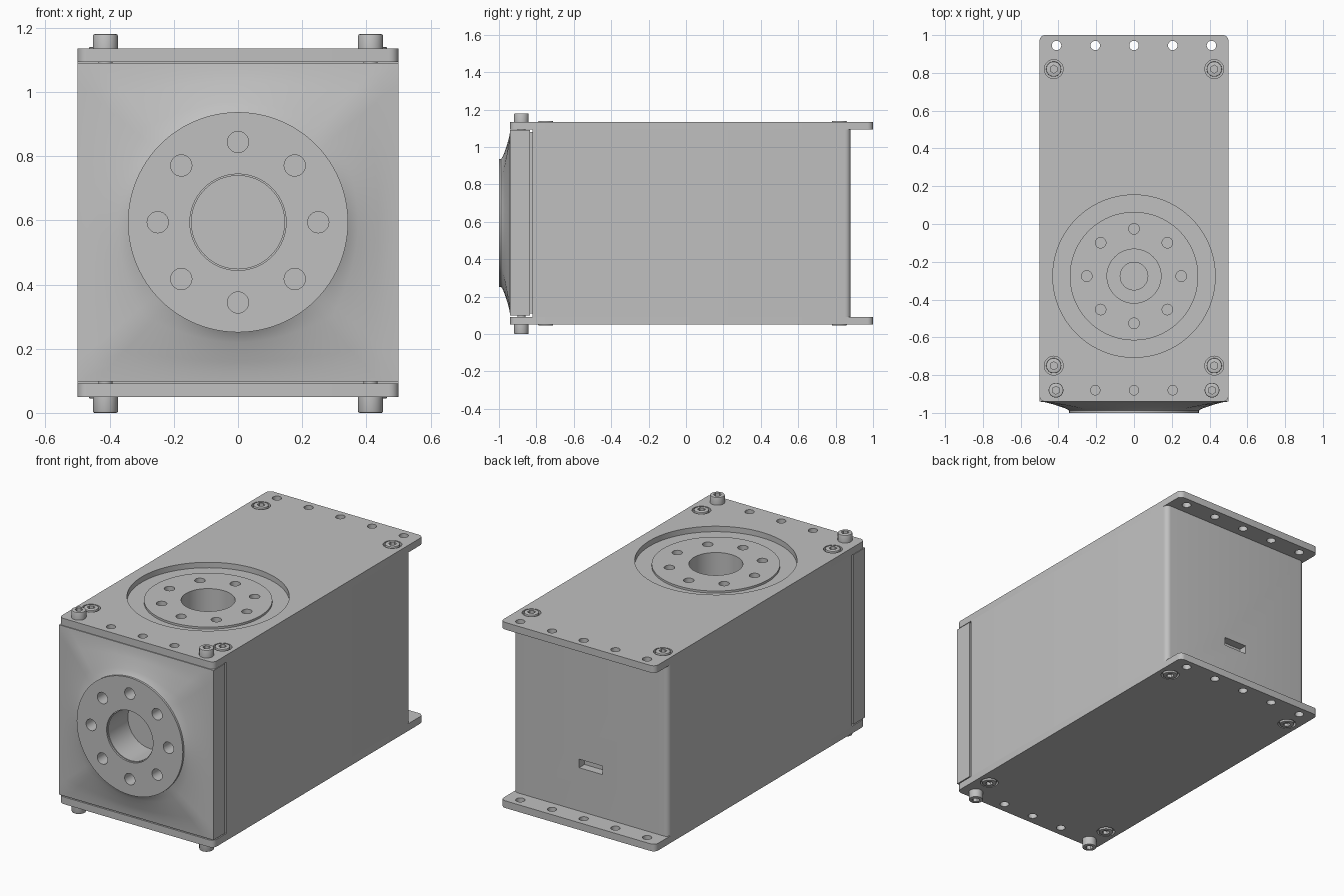
import bpy, bmesh, math
from mathutils import Vector, Matrix

cube = bpy.data.objects.get("Cube")
if cube:
    bpy.data.objects.remove(cube, do_unlink=True)

grey = bpy.data.materials.new("machined grey")
grey.use_nodes = True
GREY = (0.53, 0.53, 0.53, 1)
grey.diffuse_color = GREY
grey.node_tree.nodes["Principled BSDF"].inputs["Base Color"].default_value = GREY

UP, DOWN, BACK = Vector((0, 0, 1)), Vector((0, 0, -1)), Vector((0, 1, 0))
BOTTOM, TOP, PLATE = 0.05, 1.135, 0.042
MID = 0.594
parts, cutters = [], []


def finish(name, bm, helper=False):
    bmesh.ops.recalc_face_normals(bm, faces=bm.faces)
    mesh = bpy.data.meshes.new(name)
    bm.to_mesh(mesh)
    bm.free()
    obj = bpy.data.objects.new(name, mesh)
    bpy.context.collection.objects.link(obj)
    mesh.materials.append(grey)
    obj.hide_render = helper
    (cutters if helper else parts).append(obj)
    return obj


def box(name, lo, hi, corner=0.0, corner_y=None, helper=False):
    """Box between two corners; vertical edges past corner_y may be rounded."""
    lo, hi = Vector(lo), Vector(hi)
    bm = bmesh.new()
    bmesh.ops.create_cube(bm, size=1)
    for v in bm.verts:
        v.co = (lo + hi) / 2 + v.co * (hi - lo)
    if corner:
        edges = [e for e in bm.edges
                 if abs(e.verts[0].co.z - e.verts[1].co.z) > 0.01
                 and (corner_y is None or e.verts[0].co.y > corner_y)]
        bmesh.ops.bevel(bm, geom=edges, offset=corner, segments=6,
                        profile=0.5, affect='EDGES')
    return finish(name, bm, helper)


def rod(name, start, axis, radius, length, sides=32, chamfer=0.0, helper=False):
    """Cylinder growing from start along axis, with an optional end chamfer."""
    bm = bmesh.new()
    bmesh.ops.create_cone(bm, cap_ends=True, segments=sides, radius1=radius,
                          radius2=radius, depth=length)
    if chamfer:
        edges = [e for e in bm.edges if all(v.co.z > 0 for v in e.verts)]
        bmesh.ops.bevel(bm, geom=edges, offset=chamfer, segments=2,
                        profile=0.5, affect='EDGES')
    turn = axis.to_track_quat('Z', 'Y').to_matrix().to_4x4()
    place = Matrix.Translation(Vector(start) + axis * length / 2) @ turn
    bmesh.ops.transform(bm, matrix=place, verts=bm.verts)
    return finish(name, bm, helper)


def drill(start, axis, radius, depth, sides=32):
    """Cutter that begins a little outside the surface."""
    return rod("drill", Vector(start) - axis * 0.02, axis, radius,
               depth + 0.02, sides, helper=True)


def cut(target, tools):
    for tool in tools:
        mod = target.modifiers.new("cut", 'BOOLEAN')
        mod.operation, mod.solver, mod.object = 'DIFFERENCE', 'EXACT', tool
        bpy.context.view_layer.objects.active = target
        bpy.ops.object.modifier_apply(modifier=mod.name)


def bolt_circle(count, radius):
    for i in range(count):
        a = 2 * math.pi * i / count
        yield radius * math.cos(a), radius * math.sin(a)


# Main housing, neck behind the front block, and the two long plates
body = box("housing", (-0.5, -0.82, BOTTOM + PLATE), (0.5, 0.88, TOP - PLATE),
           corner=0.03, corner_y=0)
box("front_neck", (-0.475, -0.85, 0.11), (0.475, -0.8, 1.08))
top = box("top_plate", (-0.5, -0.94, TOP - PLATE), (0.5, 1, TOP), corner=0.03)
bottom = box("bottom_plate", (-0.5, -0.94, BOTTOM), (0.5, 1, BOTTOM + PLATE), corner=0.03)

# Front block: rectangular sides blending into a round flange
bm = bmesh.new()
SIDES, FLANGE = 96, 0.343
rings = []
for y, t in [(-0.833, 0), (-0.94, 0), (-0.944, 0.2), (-0.952, 0.4), (-0.962, 0.6),
             (-0.972, 0.8), (-0.98, 0.92), (-0.988, 1), (-1, 1)]:
    ring = []
    for i in range(SIDES):
        a = 2 * math.pi * i / SIDES
        c, s = math.cos(a), math.sin(a)
        m = max(abs(c), abs(s))
        x = (1 - t) * 0.5 * c / m + t * FLANGE * c
        z = (1 - t) * 0.496 * s / m + t * FLANGE * s
        ring.append(bm.verts.new((x, y, MID + z)))
    rings.append(ring)
for r0, r1 in zip(rings, rings[1:]):
    for i in range(SIDES):
        j = (i + 1) % SIDES
        bm.faces.new((r0[i], r0[j], r1[j], r1[i]))
bm.faces.new(rings[0])
bm.faces.new(rings[-1])
block = finish("front_block", bm)

# Front bore with a shallow lip, and its ring of holes
bore = drill((0, -1, MID), BACK, 0.145, 0.19, 64)
cut(block, [drill((0, -1, MID), BACK, 0.15, 0.01, 64), bore])
cut(block, [drill((x, -1, MID + z), BACK, 0.033, 0.1) for x, z in bolt_circle(8, 0.25)])
for obj in parts[:2]:
    cut(obj, [bore])

# Round pocket in the top plate with a raised hub, stepped bore and holes
HUB_Y, HUB_Z = -0.276, TOP - 0.02
cut(top, [drill((0, HUB_Y, TOP), DOWN, 0.43, 0.032, 96)])
hub = rod("top_hub", (0, HUB_Y, TOP - 0.036), UP, 0.34, 0.016, 96)
hub_tools = [drill((0, HUB_Y, HUB_Z), DOWN, 0.143, 0.25, 64),
             drill((0, HUB_Y, HUB_Z), DOWN, 0.073, 0.35, 48)]
hub_tools += [drill((x, HUB_Y + y, HUB_Z), DOWN, 0.028, 0.1)
              for x, y in bolt_circle(8, 0.25)]
for obj in (hub, top, body):
    cut(obj, hub_tools)

# Connector slot in the back
cut(body, [box("slot_cutter", (-0.075, 0.83, 0.345), (0.075, 0.9, 0.395), helper=True)])

# Plate holes and screws, the same on both plates
for plate, side, z, axis in ((top, "top", TOP, UP), (bottom, "bottom", BOTTOM, DOWN)):
    tools = [drill((0.205 * i, 0.945, z), -axis, 0.025, 0.06) for i in range(-2, 3)]
    tools += [drill((0.205 * i, -0.88, z), -axis, 0.025, 0.06) for i in (-1, 0, 1)]
    for x in (-0.425, 0.425):
        for y in (-0.75, 0.82):
            tools.append(drill((x, y, z), -axis, 0.05, 0.02))
            start = Vector((x, y, z)) - axis * 0.021
            head = rod(side + "_sunk_screw", start, axis, 0.04, 0.026, chamfer=0.004)
            cut(head, [drill((x, y, z + axis.z * 0.005), -axis, 0.021, 0.018, 6)])
    cut(plate, tools)
    for x in (-0.413, 0.413):
        rod(side + "_bolt_shank", (x, -0.88, z - axis.z * 0.05), axis, 0.022, 0.05)
        height = 0.045 if axis == UP else BOTTOM
        head = rod(side + "_cap_bolt", (x, -0.88, z), axis, 0.039, height, chamfer=0.005)
        cut(head, [drill((x, -0.88, z + axis.z * height), -axis, 0.021, 0.024, 6)])

# Remove the cutters and smooth the curved walls
for tool in cutters:
    bpy.data.objects.remove(tool, do_unlink=True)
bpy.ops.object.select_all(action='DESELECT')
for obj in parts:
    obj.select_set(True)
bpy.context.view_layer.objects.active = body
bpy.ops.object.shade_smooth_by_angle(angle=math.radians(30))
